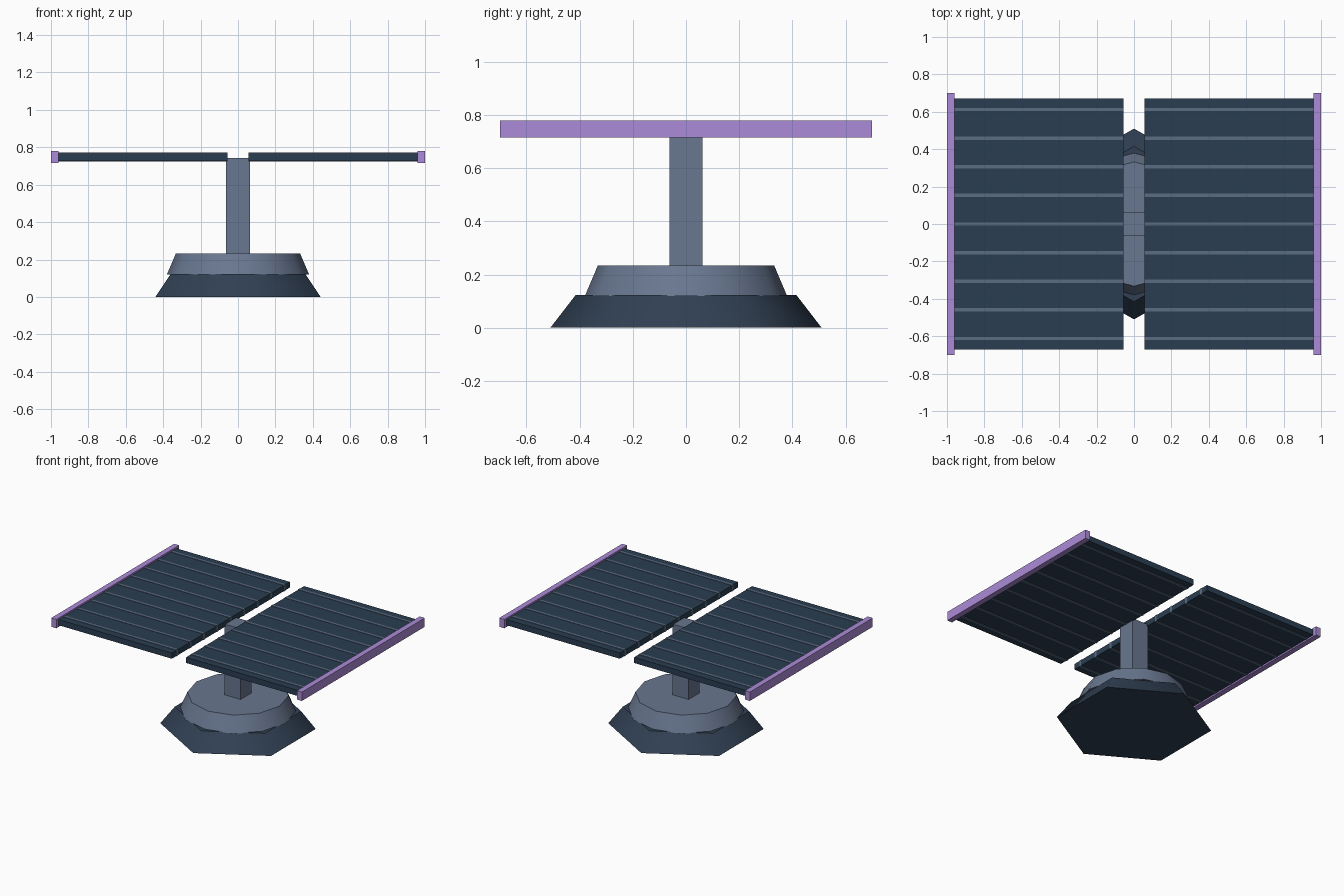
import bpy, math

if "Cube" in bpy.data.objects:
    bpy.data.objects.remove(bpy.data.objects["Cube"])


def material(name, rgb):
    m = bpy.data.materials.new(name)
    m.diffuse_color = [(c / 255) ** 2.2 for c in rgb] + [1]
    m.use_nodes = True
    m.node_tree.nodes["Principled BSDF"].inputs["Base Color"].default_value = m.diffuse_color
    return m


DARK = material("dark_slate", (52, 66, 84))
GREY = material("steel_grey", (104, 118, 142))
PANEL = material("panel_blue", (46, 64, 82))
STRIP = material("strip_grey", (92, 108, 130))
PURPLE = material("rail_purple", (170, 138, 214))


def box(name, x, y, z, mat):
    bpy.ops.mesh.primitive_cube_add(size=1)
    o = bpy.context.object
    o.name = name
    o.location = [(a + b) / 2 for a, b in (x, y, z)]
    o.scale = [b - a for a, b in (x, y, z)]
    bpy.ops.object.transform_apply(location=True, rotation=False, scale=True)
    o.data.materials.append(mat)
    return o


def frustum(name, sides, r1, r2, z0, z1, mat):
    bpy.ops.mesh.primitive_cone_add(vertices=sides, radius1=r1, radius2=r2,
                                    depth=z1 - z0, location=(0, 0, (z0 + z1) / 2))
    o = bpy.context.object
    o.name = name
    o.data.materials.append(mat)
    # smooth the sloping sides, keep the rims crisp
    for p in o.data.polygons:
        p.use_smooth = abs(p.normal.z) < 0.95
    bpy.ops.object.shade_smooth_by_angle(angle=math.radians(50))


# Stepped base: six-sided foot and twelve-sided collar
frustum("base_foot", 6, 0.51, 0.415, 0.0, 0.123, DARK)
frustum("base_collar", 12, 0.38, 0.332, 0.12, 0.233, GREY)

# Square post
box("post", (-0.065, 0.065), (-0.063, 0.063), (0.2, 0.743), GREY)

# Two panels with strips across them and a rail at the outer end
for side, s in (("left", -1), ("right", 1)):
    def span(a, b):
        return sorted((s * a, s * b))
    box(side + "_panel", span(0.057, 0.962), (-0.672, 0.672), (0.727, 0.768), PANEL)
    for i in range(9):
        y = (i - 4) * 0.153
        box(f"{side}_strip_{i + 1}", span(0.057, 0.962), (y - 0.009, y + 0.009),
            (0.724, 0.771), STRIP)
    box(side + "_rail", span(0.96, 1.0), (-0.7, 0.7), (0.716, 0.78), PURPLE)
